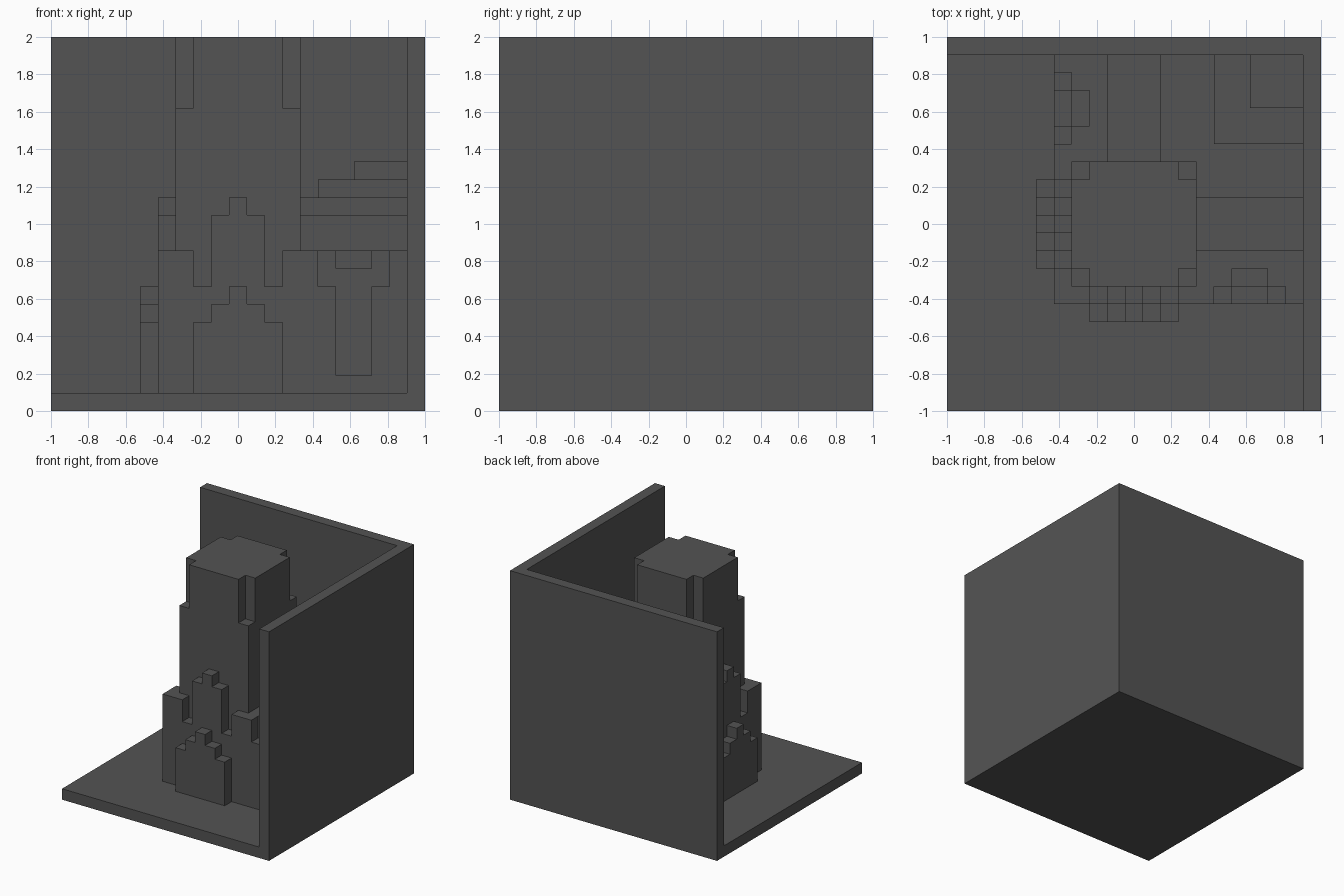
import bpy, bmesh
from mathutils import Vector

cube = bpy.data.objects.get("Cube")
if cube:
    bpy.data.objects.remove(cube, do_unlink=True)

N = 21            # blocks along each side
U = 2.0 / N       # size of one block

stone = bpy.data.materials.new("dark_grey_stone")
stone.use_nodes = True
COLOUR = (0.088, 0.088, 0.088, 1.0)
stone.diffuse_color = COLOUR
stone.node_tree.nodes["Principled BSDF"].inputs["Base Color"].default_value = COLOUR


def prism(name, points, sweep):
    """Extrude a flat outline, given in block units, along the sweep vector."""
    bm = bmesh.new()
    face = bm.faces.new([bm.verts.new(p) for p in points])
    new = bmesh.ops.extrude_face_region(bm, geom=[face])["geom"]
    bmesh.ops.translate(bm, vec=Vector(sweep),
                        verts=[g for g in new if isinstance(g, bmesh.types.BMVert)])
    for v in bm.verts:
        v.co = (v.co.x * U - 1, v.co.y * U - 1, v.co.z * U)
    bmesh.ops.recalc_face_normals(bm, faces=bm.faces)
    mesh = bpy.data.meshes.new(name)
    bm.to_mesh(mesh)
    bm.free()
    mesh.materials.append(stone)
    obj = bpy.data.objects.new(name, mesh)
    bpy.context.collection.objects.link(obj)
    return obj


def slab(name, outline, z0, z1):
    prism(name, [(x, y, z0) for x, y in outline], (0, 0, z1 - z0))


def block(name, x0, x1, y0, y1, z0, z1):
    slab(name, [(x0, y0), (x1, y0), (x1, y1), (x0, y1)], z0, z1)


def upright(name, profile, depth, side):
    """One-block-thick wall on the front, or swapped across the diagonal to the side."""
    if side:
        prism(name, [(depth, u, z) for u, z in profile], (1, 0, 0))
    else:
        prism(name, [(u, depth, z) for u, z in profile], (0, 1, 0))


# Floor and the two tall corner walls
block("floor", 0, N, 0, N, 0, 1)
block("back_wall", 0, N, N - 1, N, 1, N)
block("left_wall", N - 1, N, 0, N - 1, 1, N)

# Building body, its top course notched behind both windows
block("building_body", 7, 20, 7, 20, 1, 8)
slab("body_top_course", [(7, 7), (16, 7), (16, 8), (18, 8), (18, 7), (20, 7), (20, 20),
                         (7, 20), (7, 18), (8, 18), (8, 16), (7, 16)], 8, 9)

# Roof terraces climbing to the inner corner
for i, (start, z0, z1) in enumerate([(9, 9, 11), (12, 11, 12), (15, 12, 13), (17, 13, 14)]):
    block(f"roof_terrace_{i + 1}", start, 20, start, 20, z0, z1)

# Tower with notched corners at the top
block("tower", 7, 14, 7, 14, 9, 17)
slab("tower_top", [(8, 7), (13, 7), (13, 8), (14, 8), (14, 13), (13, 13),
                   (13, 14), (8, 14), (8, 13), (7, 13), (7, 8), (8, 8)], 17, 21)

# Stepped facades with a window recess, and stepped porches
for side, label in ((False, "front"), (True, "side")):
    s = 7 if side else 6
    facade = [(s, 1), (s, 9), (8, 9), (8, 7), (9, 7), (9, 11), (10, 11), (10, 12),
              (11, 12), (11, 11), (12, 11), (12, 7), (13, 7), (13, 9), (15, 9), (15, 7),
              (16, 7), (16, 2), (18, 2), (18, 7), (19, 7), (19, 9), (20, 9), (20, 1)]
    porch = [(8, 1), (8, 5), (9, 5), (9, 6), (10, 6), (10, 7),
             (11, 7), (11, 6), (12, 6), (12, 5), (13, 5), (13, 1)]
    upright(f"{label}_facade", facade, 6, side)
    upright(f"{label}_porch", porch, 5, side)
